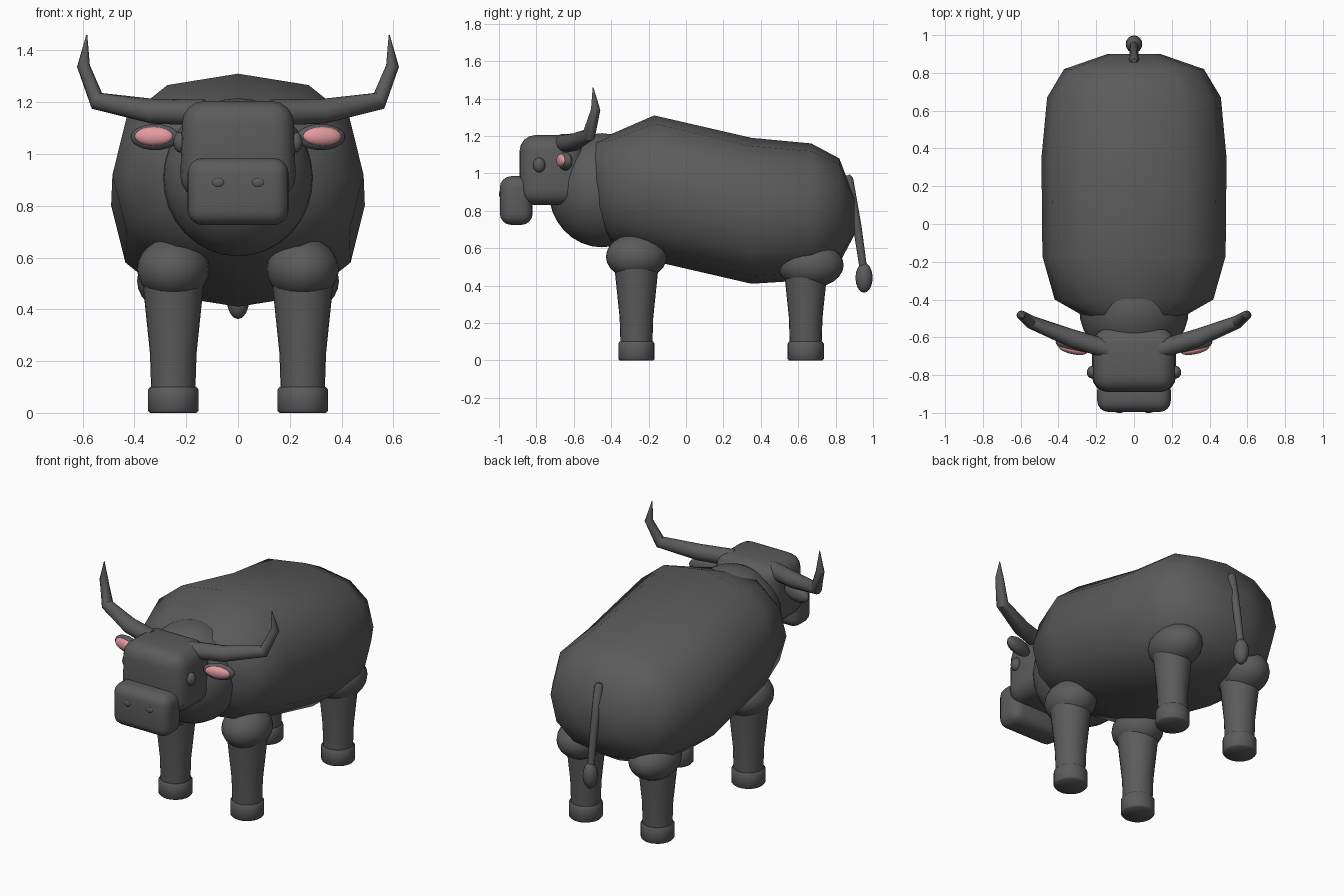
import bpy, bmesh, math
from mathutils import Vector

if "Cube" in bpy.data.objects:
    bpy.data.objects.remove(bpy.data.objects["Cube"])


def material(name, rgb):
    m = bpy.data.materials.new(name)
    m.diffuse_color = (*rgb, 1)
    m.use_nodes = True
    m.node_tree.nodes["Principled BSDF"].inputs["Base Color"].default_value = m.diffuse_color
    return m


GREY = material("charcoal_hide", (0.105, 0.105, 0.108))
PINK = material("pink_inner_ear", (0.78, 0.33, 0.36))


def finish(name, bm, mat=GREY, angle=50):
    bmesh.ops.recalc_face_normals(bm, faces=bm.faces)
    me = bpy.data.meshes.new(name)
    bm.to_mesh(me)
    bm.free()
    me.materials.append(mat)
    ob = bpy.data.objects.new(name, me)
    bpy.context.collection.objects.link(ob)
    bpy.ops.object.select_all(action='DESELECT')
    ob.select_set(True)
    bpy.context.view_layer.objects.active = ob
    bpy.ops.object.shade_smooth_by_angle(angle=math.radians(angle))
    return ob


def bridge(bm, rings):
    """Skin a list of vertex rings and cap both ends."""
    n = len(rings[0])
    for a, b in zip(rings, rings[1:]):
        for i in range(n):
            j = (i + 1) % n
            bm.faces.new((a[i], a[j], b[j], b[i]))
    bm.faces.new(rings[0])
    bm.faces.new(rings[-1])


def ellipsoid(name, loc, radii, mat=GREY, rot=0, seg=24):
    bm = bmesh.new()
    bmesh.ops.create_uvsphere(bm, u_segments=seg, v_segments=seg // 2, radius=1)
    bmesh.ops.scale(bm, vec=radii, verts=bm.verts)
    ob = finish(name, bm, mat)
    ob.location = loc
    ob.rotation_euler.z = rot
    return ob


def rounded_box(name, lo, hi, radius, top=1.0):
    lo, hi = Vector(lo), Vector(hi)
    bm = bmesh.new()
    bmesh.ops.create_cube(bm, size=1)
    for v in bm.verts:
        if v.co.z > 0:
            v.co.x *= top
        v.co = (lo + hi) / 2 + v.co * (hi - lo)
    bmesh.ops.bevel(bm, geom=bm.edges[:], offset=radius, segments=4,
                    profile=0.5, affect='EDGES')
    return finish(name, bm)


def tube(name, pts, seg=12):
    """Tapered tube through (x, y, z, radius) points."""
    bm = bmesh.new()
    ps = [Vector(p[:3]) for p in pts]
    rings = []
    for i, p in enumerate(ps):
        d = (ps[min(i + 1, len(ps) - 1)] - ps[max(i - 1, 0)]).normalized()
        u = d.cross(Vector((0, 1, 0))).normalized()
        w = d.cross(u)
        rings.append([bm.verts.new(p + pts[i][3] * (
            u * math.cos(k * math.tau / seg) + w * math.sin(k * math.tau / seg)))
            for k in range(seg)])
    bridge(bm, rings)
    return finish(name, bm, angle=40)


def lathe(name, x, y, prof, seg=24):
    bm = bmesh.new()
    rings = [[bm.verts.new((x + r * math.cos(k * math.tau / seg),
                            y + r * math.sin(k * math.tau / seg), z))
              for k in range(seg)] for r, z in prof]
    bridge(bm, rings)
    return finish(name, bm)


# Body: low-sided sections along y (y, half width, bottom, top)
SECTIONS = [(-0.50, 0.20, 0.85, 1.16), (-0.48, 0.28, 0.75, 1.19),
            (-0.40, 0.42, 0.62, 1.21), (-0.17, 0.485, 0.53, 1.31),
            (0.35, 0.49, 0.41, 1.19), (0.67, 0.46, 0.43, 1.16),
            (0.82, 0.37, 0.52, 1.08), (0.90, 0.14, 0.67, 0.87)]


def power(v):
    return math.copysign(abs(v) ** 0.83, v) if abs(v) > 1e-6 else 0.0


bm = bmesh.new()
rings = []
for y, w, lo, hi in SECTIONS:
    rings.append([bm.verts.new((w * power(math.cos(k * math.tau / 12)), y,
                                (lo + hi) / 2 + (hi - lo) / 2 * power(math.sin(k * math.tau / 12))))
                  for k in range(12)])
bridge(bm, rings)
finish("body", bm, angle=60)

# Neck, head and muzzle
ellipsoid("neck", (0, -0.45, 0.91), (0.29, 0.285, 0.305), seg=32)
rounded_box("head", (-0.225, -0.89, 0.83), (0.225, -0.55, 1.205), 0.085, top=0.95)
rounded_box("muzzle", (-0.195, -0.995, 0.725), (0.195, -0.82, 0.985), 0.06)

for s, side in ((-1, "left"), (1, "right")):
    # Face details
    ellipsoid(f"nostril_{side}", (s * 0.077, -0.992, 0.89), (0.025, 0.008, 0.018), seg=16)
    ellipsoid(f"eye_{side}", (s * 0.222, -0.785, 1.045), (0.028, 0.033, 0.04), seg=16)
    ellipsoid(f"ear_{side}", (s * 0.32, -0.645, 1.065), (0.097, 0.034, 0.05), rot=s * 0.22)
    ellipsoid(f"inner_ear_{side}", (s * 0.325, -0.665, 1.068), (0.076, 0.024, 0.036), PINK, s * 0.22)
    # Horn sweeping outward, then up
    tube(f"horn_{side}", [(s * 0.13, -0.665, 1.16, 0.05), (s * 0.33, -0.605, 1.165, 0.048),
                          (s * 0.545, -0.52, 1.205, 0.036), (s * 0.597, -0.483, 1.34, 0.025),
                          (s * 0.584, -0.497, 1.46, 0.002)])
    # Legs with rounded upper joints and hooves
    for end, y, ry, z in (("front", -0.265, 0.163, 0.555), ("rear", 0.64, 0.178, 0.51)):
        x = s * 0.25
        ellipsoid(f"{end}_haunch_{side}", (x, y + (0.025 if ry > 0.17 else 0), z), (0.14, ry, 0.122))
        lathe(f"{end}_leg_{side}", x, y, [(0.085, 0.08), (0.09, 0.23), (0.118, 0.5)])
        lathe(f"{end}_hoof_{side}", x, y, [(0.09, 0), (0.097, 0.008), (0.097, 0.09), (0.09, 0.10)])

# Tail with tuft
tube("tail", [(0, 0.862, 0.99, 0.015), (0, 0.868, 0.97, 0.026),
              (0, 0.915, 0.72, 0.023), (0, 0.95, 0.48, 0.02)])
ellipsoid("tail_tuft", (0, 0.952, 0.442), (0.044, 0.046, 0.08), seg=16)
